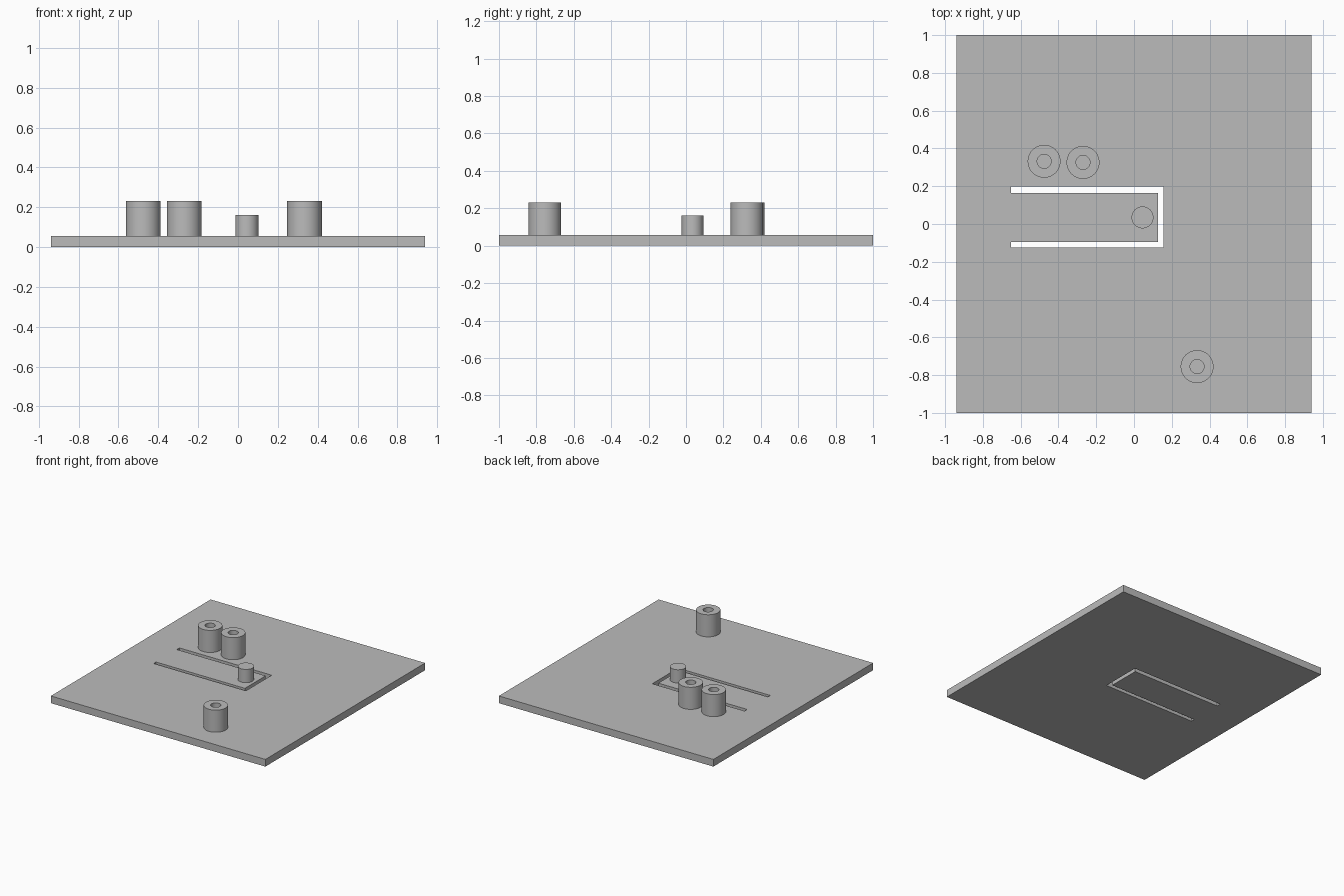
import bpy, bmesh, math
from mathutils import Vector

cube = bpy.data.objects.get("Cube")
if cube:
    bpy.data.objects.remove(cube, do_unlink=True)

PLATE_TOP = 0.057
BOSS_TOP = 0.232
PIN_TOP = 0.162

grey = bpy.data.materials.new("plain grey")
grey.use_nodes = True
colour = (0.5, 0.5, 0.5, 1)
grey.diffuse_color = colour
grey.node_tree.nodes["Principled BSDF"].inputs["Base Color"].default_value = colour


def add_object(name, bm):
    bmesh.ops.recalc_face_normals(bm, faces=bm.faces)
    mesh = bpy.data.meshes.new(name)
    bm.to_mesh(mesh)
    bm.free()
    mesh.materials.append(grey)
    obj = bpy.data.objects.new(name, mesh)
    bpy.context.collection.objects.link(obj)
    return obj


def select_only(obj):
    bpy.ops.object.select_all(action="DESELECT")
    obj.select_set(True)
    bpy.context.view_layer.objects.active = obj


def prism(name, outline, bottom, top):
    """Extrude a flat outline upwards."""
    bm = bmesh.new()
    face = bm.faces.new([bm.verts.new((x, y, bottom)) for x, y in outline])
    result = bmesh.ops.extrude_face_region(bm, geom=[face], use_keep_orig=True)
    verts = [v for v in result["geom"] if isinstance(v, bmesh.types.BMVert)]
    bmesh.ops.translate(bm, verts=verts, vec=(0, 0, top - bottom))
    return add_object(name, bm)


def lathe(name, profile, x, y):
    """Spin a (radius, height) profile about a vertical axis."""
    bm = bmesh.new()
    verts = [bm.verts.new((r, 0, z)) for r, z in profile]
    edges = [bm.edges.new(pair) for pair in zip(verts, verts[1:])]
    bmesh.ops.spin(bm, geom=verts + edges, cent=(0, 0, 0), axis=(0, 0, 1),
                   angle=math.tau, steps=48, use_duplicate=False)
    bmesh.ops.remove_doubles(bm, verts=bm.verts, dist=0.0001)
    obj = add_object(name, bm)
    obj.location = Vector((x, y, 0))
    select_only(obj)
    bpy.ops.object.shade_smooth_by_angle(angle=math.radians(30))
    return obj


# Base plate with a U-shaped slot that frees a flexible tongue
plate = prism("base_plate", [(-0.94, -1), (0.94, -1), (0.94, 1), (-0.94, 1)], 0, PLATE_TOP)
slot = prism("slot_cutter", [
    (-0.652, -0.125), (0.157, -0.125), (0.157, 0.198), (-0.652, 0.198),
    (-0.652, 0.165), (0.127, 0.165), (0.127, -0.095), (-0.652, -0.095),
], -0.1, 0.2)
slot.hide_render = True
cut = plate.modifiers.new("slot", "BOOLEAN")
cut.operation = "DIFFERENCE"
cut.solver = "EXACT"
cut.object = slot
select_only(plate)
bpy.ops.object.modifier_apply(modifier=cut.name)
bpy.data.objects.remove(slot, do_unlink=True)

# Hollow screw bosses, open down to the plate
boss = [(0.087, PLATE_TOP), (0.087, BOSS_TOP), (0.037, BOSS_TOP), (0.037, PLATE_TOP)]
for name, x, y in (("back_right_boss", -0.476, 0.332),
                   ("back_inner_boss", -0.27, 0.326),
                   ("front_boss", 0.334, -0.755)):
    lathe(name, boss, x, y)

# Solid button pin on the tongue
lathe("button_pin", [(0.058, PLATE_TOP), (0.058, PIN_TOP), (0, PIN_TOP)], 0.045, 0.035)
